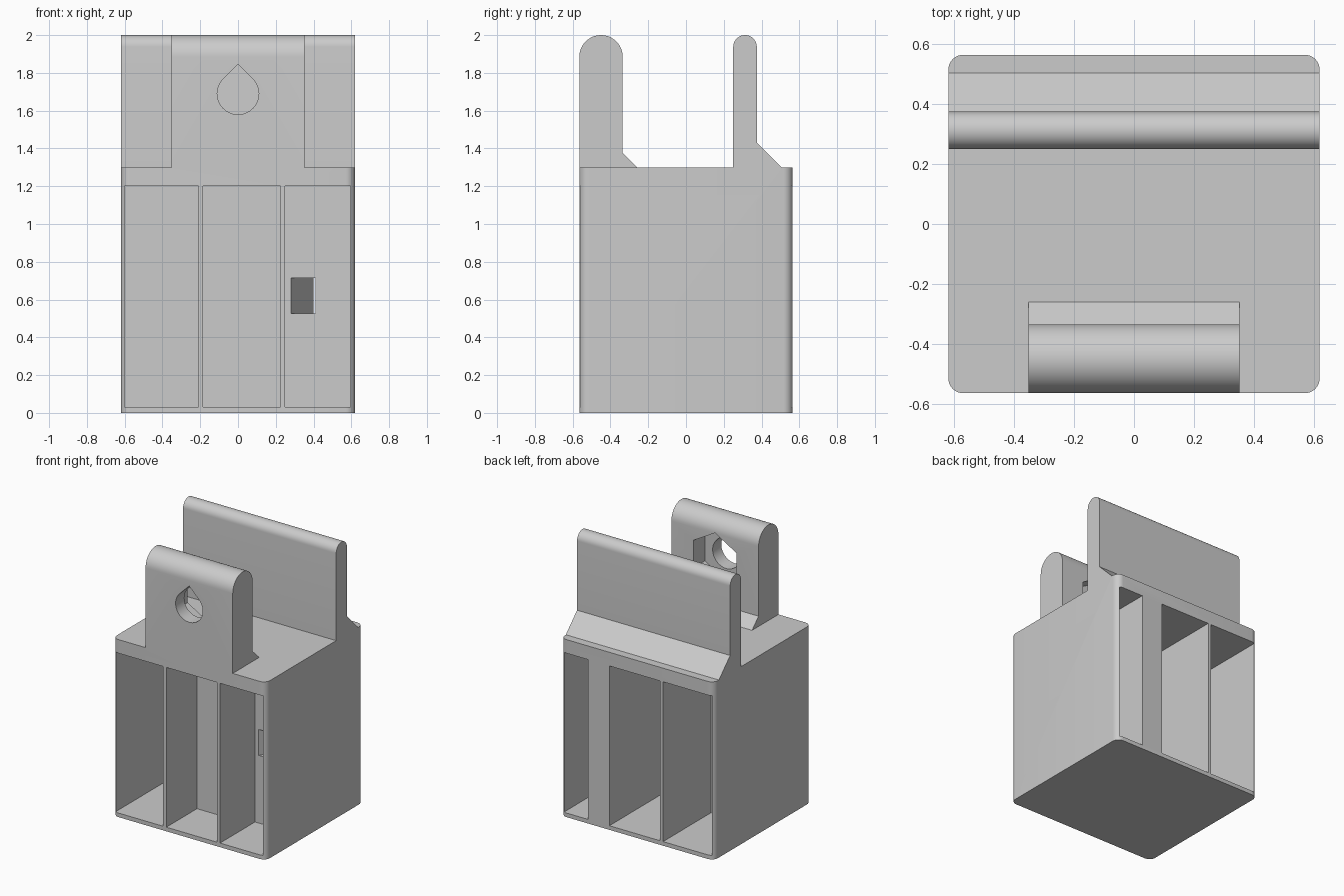
import bpy, bmesh
from math import sin, cos, pi, radians

cube = bpy.data.objects.get("Cube")
if cube:
    bpy.data.objects.remove(cube, do_unlink=True)

W, D, H = 0.62, 0.565, 1.30      # half width, half depth, case height

grey = bpy.data.materials.new("plain grey")
grey.use_nodes = True
grey.diffuse_color = (0.6, 0.6, 0.6, 1)
grey.node_tree.nodes["Principled BSDF"].inputs["Base Color"].default_value = (0.6, 0.6, 0.6, 1)


def arc(cx, cy, r, start, end, n):
    """Points on a circle between two angles in degrees."""
    angles = [radians(start + (end - start) * i / n) for i in range(n + 1)]
    return [(cx + r * cos(a), cy + r * sin(a)) for a in angles]


def prism(name, profile, axis, lo, hi):
    """Extrude a closed 2D profile along the named axis."""
    place = {"x": lambda p, d: (d, p[0], p[1]),
             "y": lambda p, d: (p[0], d, p[1]),
             "z": lambda p, d: (p[0], p[1], d)}[axis]
    bm = bmesh.new()
    a = [bm.verts.new(place(p, lo)) for p in profile]
    b = [bm.verts.new(place(p, hi)) for p in profile]
    bm.faces.new(a)
    bm.faces.new(b)
    for i in range(len(a)):
        j = (i + 1) % len(a)
        bm.faces.new((a[i], a[j], b[j], b[i]))
    bmesh.ops.recalc_face_normals(bm, faces=bm.faces)
    mesh = bpy.data.meshes.new(name)
    bm.to_mesh(mesh)
    bm.free()
    mesh.materials.append(grey)
    obj = bpy.data.objects.new(name, mesh)
    bpy.context.collection.objects.link(obj)
    return obj


def combine(target, tool, operation):
    """Apply a boolean and remove the tool object."""
    tool.hide_render = True
    mod = target.modifiers.new("boolean", "BOOLEAN")
    mod.operation = operation
    mod.solver = "EXACT"
    mod.object = tool
    bpy.context.view_layer.objects.active = target
    bpy.ops.object.modifier_apply(modifier=mod.name)
    bpy.data.objects.remove(tool, do_unlink=True)


def rect(x0, x1, z0, z1):
    return [(x0, z0), (x1, z0), (x1, z1), (x0, z1)]


# Case block with rounded upright corners
R = 0.05
corners = [(W - R, D - R, 0), (R - W, D - R, 90), (R - W, R - D, 180), (W - R, R - D, 270)]
outline = [p for x, y, a in corners for p in arc(x, y, R, a, a + 90, 8)]
case = prism("case", outline, "z", 0, H)

# Open compartments in the front and back faces, with thin walls between
pockets = [
    (-0.60, -0.21, -D - 0.1, -0.01), (-0.185, 0.225, -D - 0.1, -0.21), (0.25, 0.595, -D - 0.1, -0.16),
    (-0.60, -0.21, 0.01, D + 0.1), (-0.185, 0.225, -0.185, D + 0.1), (0.40, 0.595, -0.135, D + 0.1),
]
for x0, x1, y0, y1 in pockets:
    combine(case, prism("pocket_cutter", rect(x0, x1, 0.03, 1.20), "y", y0, y1), "DIFFERENCE")

# Slanted cable passage between two compartments
passage = [(0.28, -0.18), (0.41, -0.18), (0.41, 0.05), (0.40, 0.05), (0.28, -0.16)]
combine(case, prism("passage_cutter", passage, "z", 0.525, 0.715), "DIFFERENCE")

# Front lug: round top, chamfered foot at the rear
r = 0.115
lug = [(-D, H), (-0.26, H), (-0.335, 1.375)] + arc(-D + r, 2 - r, r, 0, 180, 24)
front_lug = prism("front_lug", lug, "x", -0.353, 0.353)

# Teardrop bolt hole and hexagonal nut recess
hole_z = 1.69
teardrop = arc(0, hole_z, 0.11, 135, 405, 36) + [(0, hole_z + 0.155)]
combine(front_lug, prism("hole_cutter", teardrop, "y", -0.7, -0.3), "DIFFERENCE")
hexagon = arc(0, hole_z, 0.2, 30, 330, 5)
combine(front_lug, prism("nut_cutter", hexagon, "y", -0.465, -0.3), "DIFFERENCE")

# Back plate: round top, chamfered foot at the rear
r = 0.0625
plate = [(0.25, H), (0.505, H), (0.375, 1.43)] + arc(0.3125, 2 - r, r, 0, 180, 20)
back_plate = prism("back_plate", plate, "x", -W, W)

combine(case, front_lug, "UNION")
combine(case, back_plate, "UNION")

# Smooth the rounded surfaces, keep the edges crisp
bpy.ops.object.select_all(action="DESELECT")
case.select_set(True)
bpy.context.view_layer.objects.active = case
bpy.ops.object.shade_smooth_by_angle(angle=radians(25))
